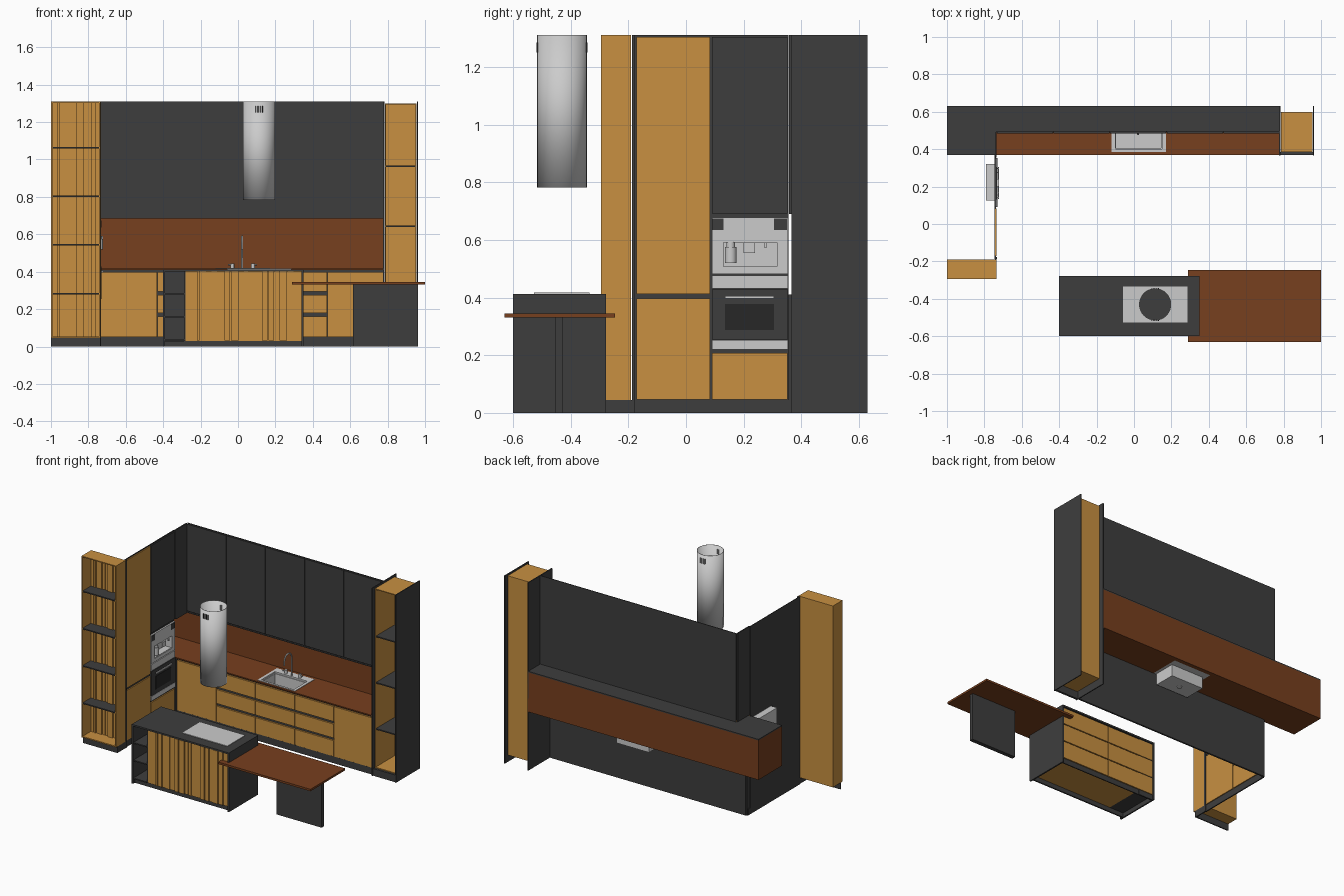
import bpy, bmesh, math, random
from mathutils import Matrix, Vector
random.seed(4)

def material(name, c):
    m = bpy.data.materials.new(name)
    m.diffuse_color = (*c, 1)
    return m

WOOD = material("light_wood", (0.58, 0.28, 0.053))
BROWN = material("brown_stone", (0.185, 0.05, 0.013))
DARK = material("dark_grey", (0.048, 0.048, 0.048))
BLACK = material("black_glass", (0.02, 0.02, 0.02))

def finish(name, bm, mat):
    me = bpy.data.meshes.new(name)
    bm.to_mesh(me)
    bm.free()
    ob = bpy.data.objects.new(name, me)
    bpy.context.collection.objects.link(ob)
    if mat:
        me.materials.append(mat)
    return ob

def boxes(name, mat, *specs):
    """One object from boxes given as (x0, x1, y0, y1, z0, z1)."""
    bm = bmesh.new()
    for x0, x1, y0, y1, z0, z1 in specs:
        m = Matrix.Translation(((x0 + x1) / 2, (y0 + y1) / 2, (z0 + z1) / 2))
        bmesh.ops.create_cube(bm, size=1, matrix=m @ Matrix.Diagonal((x1 - x0, y1 - y0, z1 - z0, 1)))
    return finish(name, bm, mat)

def cylinder(name, mat, x, y, z0, z1, r, seg=32, caps=True):
    bm = bmesh.new()
    bmesh.ops.create_cone(bm, cap_ends=caps, segments=seg, radius1=r, radius2=r, depth=z1 - z0,
                          matrix=Matrix.Translation((x, y, (z0 + z1) / 2)))
    for f in bm.faces:
        f.smooth = len(f.verts) == 4
    return finish(name, bm, mat)

def tube(name, mat, pts, r):
    cu = bpy.data.curves.new(name, 'CURVE')
    cu.dimensions, cu.bevel_depth, cu.bevel_resolution, cu.use_fill_caps = '3D', r, 2, True
    sp = cu.splines.new('POLY')
    sp.points.add(len(pts) - 1)
    for p, co in zip(sp.points, pts):
        p.co = (*co, 1)
    ob = bpy.data.objects.new(name, cu)
    bpy.context.collection.objects.link(ob)
    if mat:
        cu.materials.append(mat)

def slats(x0, x1, y, z0, z1):
    """Random-width vertical strips standing proud of a board at y."""
    out, x = [], x0
    while x < x1 - 0.012:
        w = min(random.choice((0.012, 0.02, 0.03, 0.04)), x1 - x)
        out.append((x, x + w, y - random.choice((0.004, 0.008, 0.012)), y, z0, z1))
        x += w + 0.005
    return out

cols = [-0.735 + 0.303 * i for i in range(6)]
g = 0.002

# Back run: upper doors, ledge, splashback and counter
boxes("upper_doors", DARK, *[(cols[i] + g, cols[i + 1] - g, 0.485, 0.495, 0.70, 1.305) for i in range(5)])
boxes("upper_backing", DARK, (-0.735, 0.78, 0.493, 0.498, 0.69, 1.31))
boxes("upper_ledge", DARK, (-1, 0.78, 0.49, 0.63, 0.685, 0.693), (-1, -0.735, 0.37, 0.49, 0.685, 0.693))
boxes("splashback", BROWN, (-1, 0.78, 0.625, 0.63, 0.41, 0.685), (-1, -0.995, 0.37, 0.625, 0.41, 0.685))
sx0, sx1, sy0, sy1 = -0.12, 0.17, 0.385, 0.60
boxes("counter", BROWN, (-1, sx0, 0.37, 0.628, 0.41, 0.418), (sx1, 0.78, 0.37, 0.628, 0.41, 0.418),
      (sx0, sx1, 0.37, sy0, 0.41, 0.418), (sx0, sx1, sy1, 0.628, 0.41, 0.418))

# Lower fronts: plain end doors, three drawers in each middle column
rows = ((0.05, 0.16), (0.178, 0.275), (0.293, 0.398))
fronts = [(cols[i] + g, cols[i + 1] - g, 0.375, 0.387, 0.05, 0.398) for i in (0, 4)]
fronts += [(cols[i] + g, cols[i + 1] - g, 0.375, 0.387, a, b) for i in (1, 2, 3) for a, b in rows]
boxes("lower_fronts", WOOD, *fronts)
boxes("lower_backing", DARK, (-0.735, 0.78, 0.387, 0.392, 0, 0.41))
boxes("lower_plinth", DARK, (-0.735, 0.78, 0.38, 0.392, 0, 0.047))

# Sink with basin, drain and tap
bx0, bx1, by0, by1, zb = -0.1, 0.15, 0.40, 0.55, 0.335
boxes("sink", None, (sx0, bx0, sy0, sy1, 0.41, 0.421), (bx1, sx1, sy0, sy1, 0.41, 0.421),
      (bx0, bx1, sy0, by0, 0.41, 0.421), (bx0, bx1, by1, sy1, 0.41, 0.421),
      (bx0, bx0 + 0.005, by0, by1, zb, 0.41), (bx1 - 0.005, bx1, by0, by1, zb, 0.41),
      (bx0, bx1, by0, by0 + 0.005, zb, 0.41), (bx0, bx1, by1 - 0.005, by1, zb, 0.41),
      (bx0, bx1, by0, by1, zb - 0.005, zb))
cylinder("sink_drain", None, 0.025, 0.475, zb - 0.012, zb + 0.003, 0.016, 20)
arch = [(0.022, 0.52 + 0.04 * math.cos(a), 0.55 + 0.04 * math.sin(a))
        for a in [math.pi * i / 10 for i in range(11)]]
tube("tap_spout", None, [(0.022, 0.56, 0.42)] + arch + [(0.022, 0.48, 0.52)], 0.005)
for i, x in enumerate((-0.03, 0.08)):
    cylinder(f"tap_knob_{i}", None, x, 0.57, 0.42, 0.445, 0.01, 16)
    tube(f"tap_lever_{i}", None, [(x, 0.57, 0.438), (x + (0.022 if i else -0.022), 0.565, 0.438)], 0.004)

# Left tall unit facing +x
X = -0.735
boxes("tall_doors", WOOD, (X - 0.008, X, -0.172, 0.084, 0.047, 0.396), (X - 0.008, X, -0.172, 0.084, 0.412, 1.303),
      (X - 0.008, X, 0.09, 0.352, 0.047, 0.208))
boxes("tall_upper_door", DARK, (X - 0.008, X, 0.09, 0.352, 0.692, 1.303))
boxes("tall_filler", DARK, (X - 0.008, X, 0.357, 0.49, 0.69, 1.31), (X - 0.008, X - 0.001, 0.355, 0.39, 0, 0.41))
boxes("tall_backing", DARK, (X - 0.012, X - 0.008, -0.18, 0.355, 0, 0.50),
      (X - 0.012, X - 0.008, -0.18, 0.12, 0.50, 0.67), (X - 0.012, X - 0.008, 0.325, 0.355, 0.50, 0.67),
      (X - 0.012, X - 0.008, -0.18, 0.355, 0.67, 1.31))
boxes("tall_plinth", DARK, (X - 0.012, X - 0.004, -0.18, 0.38, 0, 0.045))
boxes("tall_side_panel", DARK, (X - 0.012, X + 0.003, -0.187, -0.177, 0, 1.31))

# Oven
boxes("oven_door", DARK, (X - 0.008, X + 0.004, 0.09, 0.353, 0.255, 0.428))
boxes("oven_trim", None, (X - 0.008, X + 0.003, 0.09, 0.353, 0.22, 0.253), (X - 0.008, X + 0.003, 0.09, 0.353, 0.431, 0.476),
      (X + 0.008, X + 0.014, 0.135, 0.305, 0.396, 0.406),
      (X + 0.004, X + 0.009, 0.14, 0.146, 0.397, 0.405), (X + 0.004, X + 0.009, 0.294, 0.3, 0.397, 0.405))
boxes("oven_window", BLACK, (X + 0.004, X + 0.006, 0.135, 0.305, 0.287, 0.378))

# Built-in coffee machine with recessed niche
boxes("coffee_machine", None, (X - 0.008, X + 0.003, 0.09, 0.353, 0.481, 0.505),
      (X - 0.008, X + 0.003, 0.09, 0.125, 0.505, 0.678), (X - 0.008, X + 0.003, 0.317, 0.353, 0.505, 0.678),
      (X - 0.008, X + 0.003, 0.125, 0.317, 0.59, 0.678),
      (X - 0.055, X - 0.05, 0.125, 0.32, 0.505, 0.665), (X - 0.055, X, 0.125, 0.13, 0.505, 0.665),
      (X - 0.055, X, 0.315, 0.32, 0.505, 0.665), (X - 0.055, X, 0.125, 0.32, 0.66, 0.665),
      (X - 0.055, X, 0.125, 0.32, 0.503, 0.508), (X, X + 0.012, 0.2, 0.24, 0.555, 0.59),
      (X + 0.002, X + 0.01, 0.272, 0.279, 0.572, 0.59))
boxes("coffee_displays", DARK, (X, X + 0.005, 0.09, 0.13, 0.635, 0.674), (X, X + 0.005, 0.305, 0.351, 0.635, 0.674))
cylinder("coffee_jug", None, X - 0.008, 0.155, 0.52, 0.575, 0.02, 20)
cylinder("coffee_jug_lid", None, X - 0.008, 0.155, 0.575, 0.592, 0.015, 20)

# Left open shelf with slatted back
boxes("left_shelf_case", WOOD, (-1, -0.735, -0.195, -0.19, 0.045, 1.31), (-1, -0.993, -0.295, -0.19, 0.045, 1.31),
      (-0.742, -0.735, -0.295, -0.19, 0.045, 1.31), (-1, -0.735, -0.295, -0.19, 1.303, 1.31),
      (-1, -0.735, -0.295, -0.19, 0.045, 0.053))
boxes("left_shelf_slats", WOOD, *slats(-0.992, -0.743, -0.195, 0.053, 1.303))
boxes("left_shelf_boards", DARK, *[(-0.993, -0.742, -0.293, -0.191, z - 0.004, z + 0.004) for z in (0.283, 0.543, 0.803, 1.063)])
boxes("left_shelf_plinth", DARK, (-1, -0.735, -0.28, -0.272, 0, 0.045), (-0.743, -0.735, -0.28, -0.18, 0, 0.045))

# Right tall shelf between dark side panels
boxes("right_side_panels", DARK, (0.776, 0.783, 0.365, 0.63, 0, 1.31), (0.957, 0.963, 0.365, 0.63, 0, 1.31))
boxes("right_shelf_case", WOOD, (0.787, 0.955, 0.595, 0.60, 0.05, 1.30), (0.787, 0.792, 0.385, 0.60, 0.05, 1.30),
      (0.950, 0.955, 0.385, 0.60, 0.05, 1.30), (0.787, 0.955, 0.385, 0.60, 1.294, 1.30),
      (0.787, 0.955, 0.385, 0.60, 0.05, 0.056))
boxes("right_shelf_boards", DARK, *[(0.792, 0.95, 0.39, 0.595, z - 0.004, z + 0.004) for z in (0.32, 0.642, 0.965)])
boxes("right_plinth", DARK, (0.783, 0.957, 0.37, 0.385, 0, 0.05))

# Island: dark shell, corner shelves, slatted front, drawer back
boxes("island_shell", DARK, (-0.4, 0.35, -0.60, -0.277, 0.402, 0.413), (0.34, 0.35, -0.60, -0.277, 0, 0.402),
      (-0.4, -0.39, -0.60, -0.277, 0, 0.402), (-0.288, -0.28, -0.59, -0.285, 0.03, 0.402),
      (-0.39, -0.28, -0.295, -0.285, 0, 0.402), (-0.39, 0.34, -0.295, -0.288, 0.0, 0.402),
      (-0.39, 0.34, -0.58, -0.57, 0, 0.03))
boxes("island_shelves", DARK, *[(-0.39, -0.288, -0.595, -0.295, z - 0.004, z + 0.004) for z in (0.035, 0.16, 0.283)])
boxes("island_front_board", WOOD, (-0.28, 0.34, -0.587, -0.582, 0.03, 0.402), (-0.28, 0.34, -0.582, -0.295, 0.03, 0.035))
boxes("island_slats", WOOD, *slats(-0.279, 0.339, -0.587, 0.032, 0.40))
boxes("island_drawers", WOOD, *[(a + g, b - g, -0.288, -0.28, c, d) for a, b in ((-0.39, -0.025), (-0.025, 0.34))
                                for c, d in ((0.035, 0.152), (0.158, 0.275), (0.281, 0.395))])
boxes("cooktop", None, (-0.06, 0.287, -0.527, -0.335, 0.413, 0.417))

# Bar table
boxes("bar_top", BROWN, (0.288, 1.0, -0.63, -0.247, 0.331, 0.345))
boxes("bar_leg", DARK, (0.615, 0.963, -0.454, -0.426, 0, 0.331))

# Extractor hood: open tube with vent slots and dark base
hx, hy, hr = 0.113, -0.43, 0.086
hood = cylinder("hood_tube", None, hx, hy, 0.782, 1.31, hr, 48, caps=False)
sol = hood.modifiers.new("wall", 'SOLIDIFY')
sol.thickness, sol.offset = 0.003, -1
cylinder("hood_base", DARK, hx, hy, 0.784, 0.79, hr - 0.003, 48)
boxes("hood_slots", BLACK, *[(hx + o - 0.002, hx + o + 0.002, hy + s * hr - 0.003, hy + s * hr + 0.003, 1.25, 1.285)
                             for o in (-0.018, -0.006, 0.006, 0.018) for s in (-0.985, 0.985)])
